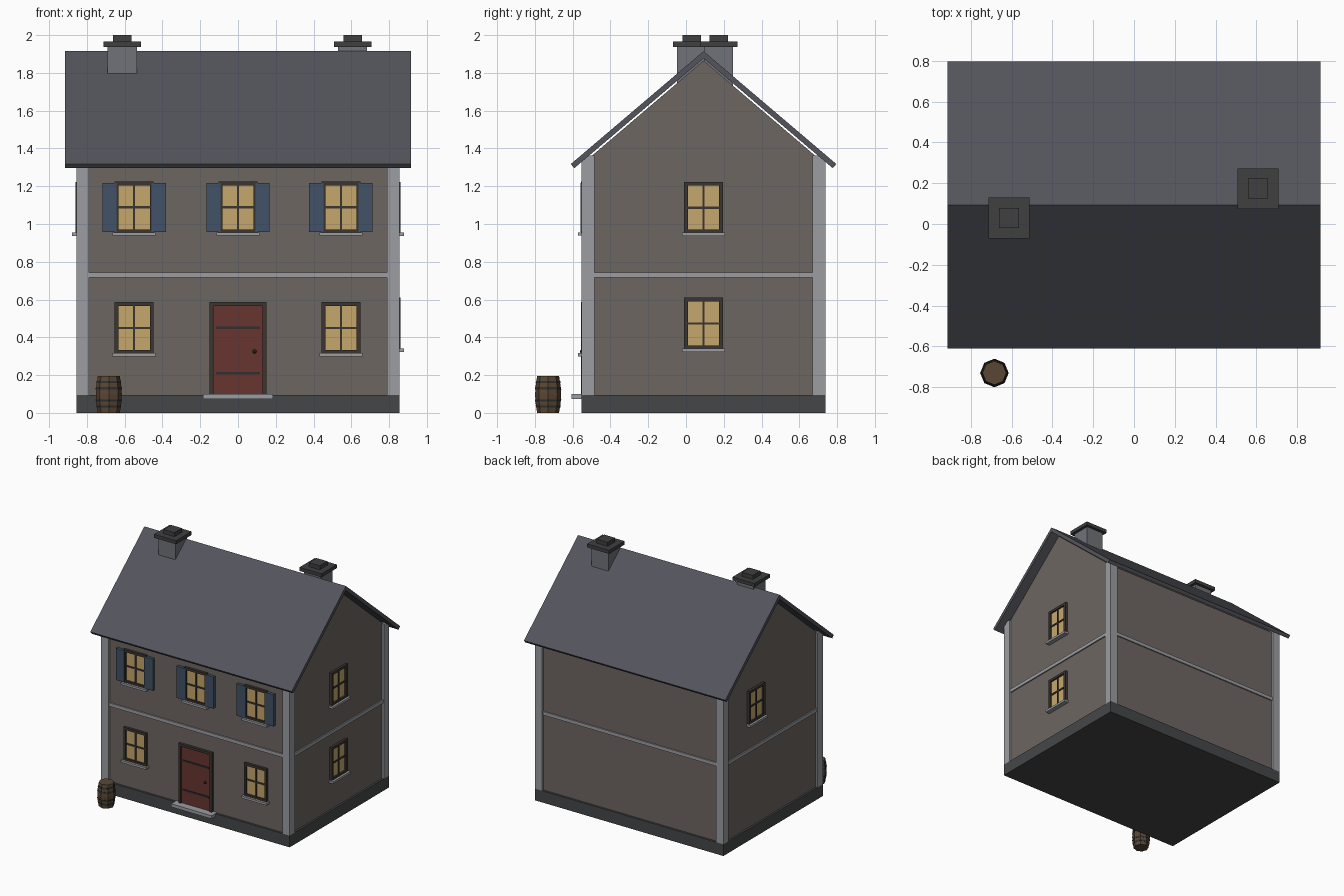
import bpy, bmesh, math
from mathutils import Matrix, Vector

if "Cube" in bpy.data.objects:
    bpy.data.objects.remove(bpy.data.objects["Cube"])

CY = 0.093                       # middle of the house in y
WX, WY = 0.84, 0.628             # half sizes of the walls
BX, BY = 0.856, 0.645            # half sizes of the plinth
SLOPE = 0.85


def mat(name, rgb):
    m = bpy.data.materials.new(name)
    m.diffuse_color = (*rgb, 1)
    m.use_nodes = True
    m.node_tree.nodes["Principled BSDF"].inputs["Base Color"].default_value = m.diffuse_color
    return m


STONE = mat("stone", (0.155, 0.132, 0.122))
TRIM = mat("trim", (0.33, 0.34, 0.36))
BASE = mat("plinth", (0.06, 0.062, 0.065))
SLATE = mat("slate", (0.088, 0.09, 0.108))
BRICK = mat("chimney_stone", (0.16, 0.17, 0.19))
DARK = mat("dark_stone", (0.05, 0.05, 0.053))
FRAME = mat("frame_wood", (0.045, 0.036, 0.03))
GLASS = mat("lit_glass", (0.56, 0.39, 0.15))
BLUE = mat("shutter_blue", (0.055, 0.085, 0.135))
RED = mat("door_red", (0.14, 0.035, 0.03))
IRON = mat("iron", (0.03, 0.03, 0.033))
OAK = mat("barrel_oak", (0.1, 0.062, 0.035))


def finish(name, bm, material):
    bmesh.ops.recalc_face_normals(bm, faces=bm.faces)
    me = bpy.data.meshes.new(name)
    bm.to_mesh(me)
    bm.free()
    me.materials.append(material)
    ob = bpy.data.objects.new(name, me)
    bpy.context.collection.objects.link(ob)
    return ob


def boxes(name, material, spans, m=Matrix()):
    """One object from boxes given as (x0, x1, y0, y1, z0, z1)."""
    bm = bmesh.new()
    for x0, x1, y0, y1, z0, z1 in spans:
        t = Matrix.Translation(((x0 + x1) / 2, (y0 + y1) / 2, (z0 + z1) / 2))
        s = Matrix.Diagonal((x1 - x0, y1 - y0, z1 - z0, 1))
        bmesh.ops.create_cube(bm, size=1, matrix=m @ t @ s)
    return finish(name, bm, material)


def extrude_x(name, material, profile, half):
    """Closed (y, z) profile extruded along x from -half to half."""
    bm = bmesh.new()
    f = bm.faces.new([bm.verts.new((-half, y, z)) for y, z in profile])
    r = bmesh.ops.extrude_face_region(bm, geom=[f])
    bmesh.ops.translate(bm, vec=(2 * half, 0, 0),
                        verts=[v for v in r["geom"] if isinstance(v, bmesh.types.BMVert)])
    return finish(name, bm, material)


# plinth, walls with gables
boxes("plinth", BASE, [(-BX, BX, CY - BY, CY + BY, 0, 0.096)])
extrude_x("walls", STONE, [(CY - WY, 0.09), (CY + WY, 0.09), (CY + WY, 1.33),
                           (CY, 1.865), (CY - WY, 1.33)], WX)

# corner posts and the band between floors
for sx in (-1, 1):
    for sy in (-1, 1):
        xs = sorted((sx * BX, sx * (BX - 0.067)))
        ys = sorted((CY + sy * BY, CY + sy * (BY - 0.067)))
        boxes("corner_post", TRIM, [(*xs, *ys, 0.096, 1.363)])
boxes("floor_band", TRIM, [(-WX - 0.01, WX + 0.01, CY - WY - 0.01, CY + WY + 0.01, 0.716, 0.744)])

# roof slabs: thin chevron, one half per side
n = Vector((SLOPE, -1)).normalized() * 0.029
TOP, REACH = 1.915, 0.703
for side, name in ((-1, "front_roof"), (1, "back_roof")):
    eave = (REACH, TOP - REACH * SLOPE)
    prof = [(0, TOP), eave, (eave[0] - n.x, eave[1] + n.y), (0, TOP - 0.038)]
    extrude_x(name, SLATE, [(CY + side * y, z) for y, z in prof], 0.915)

# chimneys
for x, y in ((-0.613, 0.03), (0.607, 0.173)):
    for part, h, z0, z1, m in (("stack", 0.077, 1.65, 1.94, BRICK), ("cap", 0.1, 1.938, 1.967, DARK),
                               ("pot", 0.049, 1.967, 2.0, DARK)):
        boxes("chimney_" + part, m, [(x - h, x + h, y - h, y + h, z0, z1)])


def wall_frame(angle, dist):
    """Local frame on a wall: -y points outwards, y = 0 on the wall face."""
    return (Matrix.Translation((0, CY, 0)) @ Matrix.Rotation(angle, 4, 'Z')
            @ Matrix.Translation((0, -dist, 0)))


FRONT = wall_frame(0, WY)
RIGHT = wall_frame(math.pi / 2, WX)
LEFT = wall_frame(-math.pi / 2, WX)


def window(m, u, z0, shutters=False):
    """Window with its frame bottom at z0, centred at u along the wall."""
    w, h, b = 0.103, 0.273, 0.02
    z1, zc = z0 + h, z0 + h / 2
    boxes("window_glass", GLASS, [(u - w + 0.01, u + w - 0.01, -0.006, 0.01, z0 + 0.01, z1 - 0.01)], m)
    boxes("window_frame", FRAME, [
        (u - w, u - w + b, -0.02, 0.01, z0, z1), (u + w - b, u + w, -0.02, 0.01, z0, z1),
        (u - w + b, u + w - b, -0.02, 0.01, z0, z0 + b), (u - w + b, u + w - b, -0.02, 0.01, z1 - b, z1),
        (u - 0.006, u + 0.006, -0.013, 0, z0 + b, z1 - b),
        (u - w + b, u + w - b, -0.013, 0, zc - 0.006, zc + 0.006)], m)
    boxes("window_sill", TRIM, [(u - 0.114, u + 0.114, -0.038, 0.01, z0 - 0.014, z0 + 0.004)], m)
    if shutters:
        for s in (-1, 1):
            a, c = sorted((u + s * 0.092, u + s * 0.168))
            boxes("shutter", BLUE, [(a, c, -0.024, 0.005, z0 + 0.005, z1 - 0.008)], m)


for u in (-0.55, 0, 0.545):
    window(FRONT, u, 0.952, True)
    if u:
        window(FRONT, u, 0.313)
for z in (0.337, 0.95):
    window(RIGHT, 0, z)
window(LEFT, -0.21, 0.95)

# door with frame, straps, knob and step
boxes("door_frame", FRAME, [(-0.152, -0.13, -0.022, 0.01, 0.096, 0.587), (0.13, 0.152, -0.022, 0.01, 0.096, 0.587),
                            (-0.13, 0.13, -0.022, 0.01, 0.567, 0.587)], FRONT)
boxes("door", RED, [(-0.13, 0.13, -0.01, 0.01, 0.096, 0.567)], FRONT)
boxes("door_straps", IRON, [(-0.117, 0.117, -0.016, 0, z - 0.007, z + 0.007) for z in (0.21, 0.45)], FRONT)
bm = bmesh.new()
bmesh.ops.create_uvsphere(bm, u_segments=8, v_segments=6, radius=0.011,
                          matrix=FRONT @ Matrix.Translation((0.087, -0.016, 0.325)))
finish("door_knob", bm, IRON)
boxes("door_step", TRIM, [(-0.184, 0.184, -0.07, 0.01, 0.074, 0.1)], FRONT)


def turned(name, material, profile, at):
    """Eight-sided stack of rings from (radius, z) points, capped at both ends."""
    bm = bmesh.new()
    rings = [[bm.verts.new((at[0] + r * math.cos(k * math.pi / 4), at[1] + r * math.sin(k * math.pi / 4), z))
              for k in range(8)] for r, z in profile]
    for lo, hi in zip(rings, rings[1:]):
        for k in range(8):
            bm.faces.new((lo[k], lo[(k + 1) % 8], hi[(k + 1) % 8], hi[k]))
    bm.faces.new(rings[0])
    bm.faces.new(rings[-1])
    finish(name, bm, material)


# barrel with iron hoops
AT = (-0.684, -0.73)
turned("barrel", OAK, [(0.058, 0), (0.066, 0.05), (0.069, 0.097), (0.066, 0.145), (0.058, 0.195)], AT)
for z, ra, rb in ((0.028, 0.064, 0.066), (0.06, 0.068, 0.07), (0.125, 0.07, 0.068), (0.158, 0.066, 0.064)):
    turned("barrel_hoop", IRON, [(ra, z), (rb, z + 0.012)], AT)
